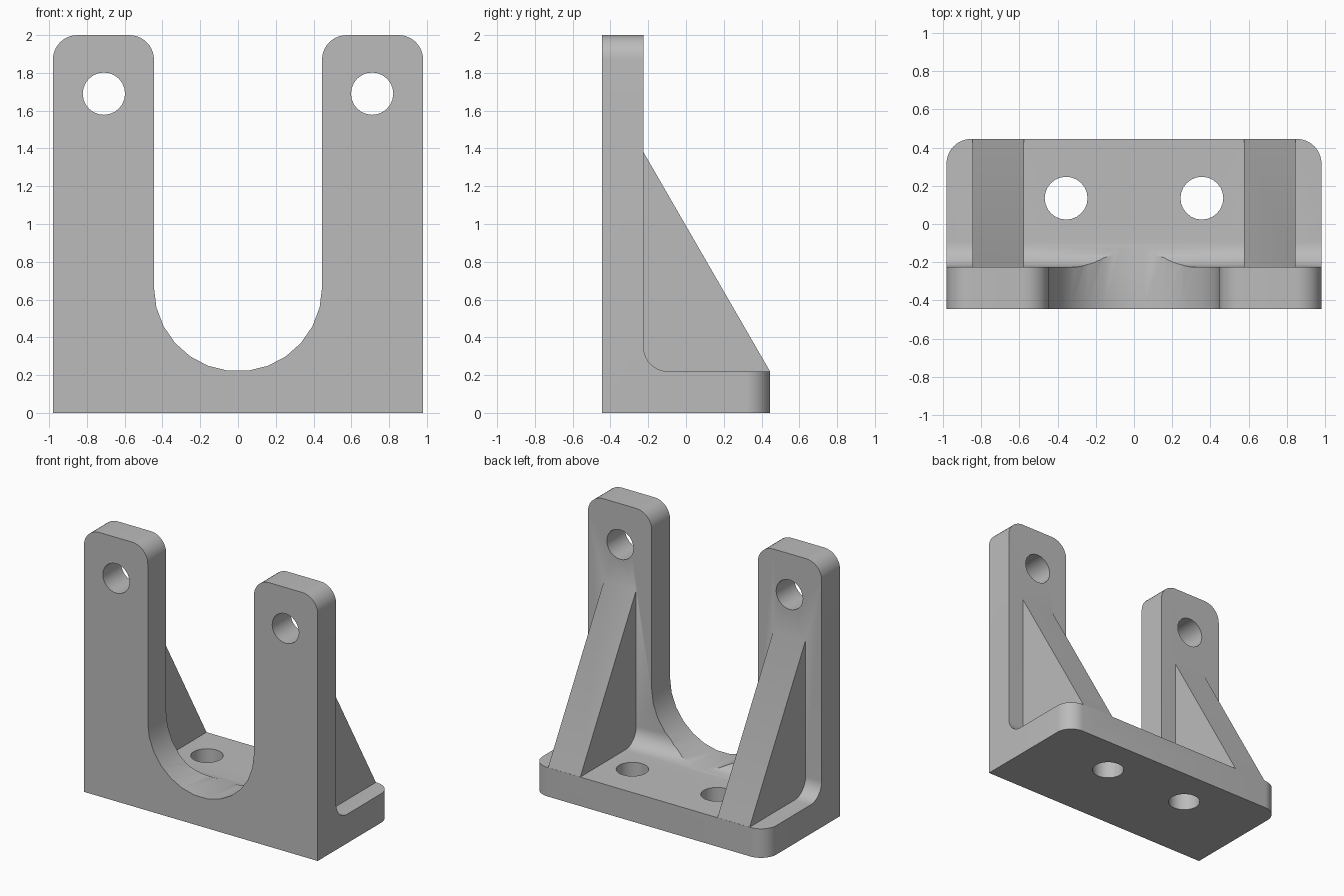
import bpy, bmesh
from math import sin, cos, pi, radians
from mathutils import Vector

cube = bpy.data.objects.get("Cube")
if cube:
    bpy.data.objects.remove(cube, do_unlink=True)

# Main dimensions
W, D, H = 0.98, 0.445, 2.0      # half width, half depth, height
T, R, SLOT = 0.22, 0.13, 0.445  # plate thickness, corner radius, slot radius
BACK = -D + T                   # rear face of the posts

grey = bpy.data.materials.new("cast grey")
grey.use_nodes = True
grey.diffuse_color = (0.5, 0.5, 0.5, 1)
grey.node_tree.nodes["Principled BSDF"].inputs["Base Color"].default_value = (0.5, 0.5, 0.5, 1)


def arc(cx, cy, r, start, end, steps=10):
    angles = [radians(start + (end - start) * i / steps) for i in range(steps + 1)]
    return [(cx + r * cos(a), cy + r * sin(a)) for a in angles]


def extrude(name, profile, axis, lo, hi):
    """Solid from a 2D profile, swept along one axis."""
    place = {"x": lambda a, b: (lo, a, b),
             "y": lambda a, b: (a, lo, b),
             "z": lambda a, b: (a, b, lo)}[axis]
    bm = bmesh.new()
    face = bm.faces.new([bm.verts.new(place(*p)) for p in profile])
    moved = bmesh.ops.extrude_face_region(bm, geom=[face])["geom"]
    step = Vector([(hi - lo) * (axis == k) for k in "xyz"])
    bmesh.ops.translate(bm, vec=step, verts=[v for v in moved if isinstance(v, bmesh.types.BMVert)])
    bmesh.ops.recalc_face_normals(bm, faces=bm.faces)
    mesh = bpy.data.meshes.new(name)
    bm.to_mesh(mesh)
    bm.free()
    mesh.materials.append(grey)
    obj = bpy.data.objects.new(name, mesh)
    bpy.context.collection.objects.link(obj)
    return obj


def combine(target, tool, operation):
    mod = target.modifiers.new(operation.lower(), "BOOLEAN")
    mod.operation, mod.object, mod.solver = operation, tool, "EXACT"
    bpy.context.view_layer.objects.active = target
    bpy.ops.object.modifier_apply(modifier=mod.name)
    bpy.data.objects.remove(tool, do_unlink=True)


# L-shaped side section with a filleted inner corner
section = [(-D, 0), (D, 0), (D, T)]
section += arc(BACK + R, T + R, R, 270, 180)
section += [(BACK, H + 0.1), (-D, H + 0.1)]
bracket = extrude("bracket", section, "x", -W - 0.1, W + 0.1)

# Front outline: two rounded posts joined by a U-shaped slot
outline = [(-W, -0.1), (W, -0.1)]
outline += arc(W - R, H - R, R, 0, 90) + arc(SLOT + R, H - R, R, 90, 180)
outline += arc(0, T + SLOT, SLOT, 0, -180, 13)
outline += arc(-SLOT - R, H - R, R, 0, 90) + arc(-W + R, H - R, R, 90, 180)
front = extrude("front_outline", outline, "y", -D - 0.1, BACK + R + 0.01)

# Base plan with rounded rear corners
WP = W + 0.0005
plan = [(-WP, -D - 0.1), (WP, -D - 0.1)]
plan += arc(WP - R, D - R, R, 0, 90) + arc(-WP + R, D - R, R, 90, 180)
base = extrude("base_plan", plan, "z", -0.1, H + 0.2)
combine(bracket, base, "INTERSECT")

# Keep the flat base behind the fillet, trim everything ahead of it
rear = extrude("rear_block", [(-W, -0.1), (W, -0.1), (W, T + 0.1), (-W, T + 0.1)],
               "y", BACK + R, D + 0.1)
combine(front, rear, "UNION")
combine(bracket, front, "INTERSECT")

# Sloping ribs behind the posts
for side in (-1, 1):
    rib = extrude("rib", [(BACK - 0.05, 0.1), (D - 0.001, 0.1), (D - 0.001, T + 0.001),
                          (BACK, 1.38), (BACK - 0.05, 1.38)],
                  "x", side * 0.71 - 0.135, side * 0.71 + 0.135)
    combine(bracket, rib, "UNION")

# Bolt holes through the posts and the base
for side in (-1, 1):
    post_hole = extrude("post_hole", arc(side * 0.71, 1.69, 0.112, 0, 345, 23), "y", -D - 0.1, BACK + 0.1)
    combine(bracket, post_hole, "DIFFERENCE")
    base_hole = extrude("base_hole", arc(side * 0.355, 0.135, 0.112, 0, 345, 23), "z", -0.1, T + 0.1)
    combine(bracket, base_hole, "DIFFERENCE")

bpy.ops.object.select_all(action="DESELECT")
bracket.select_set(True)
bpy.context.view_layer.objects.active = bracket
bpy.ops.object.shade_smooth_by_angle(angle=radians(30))
